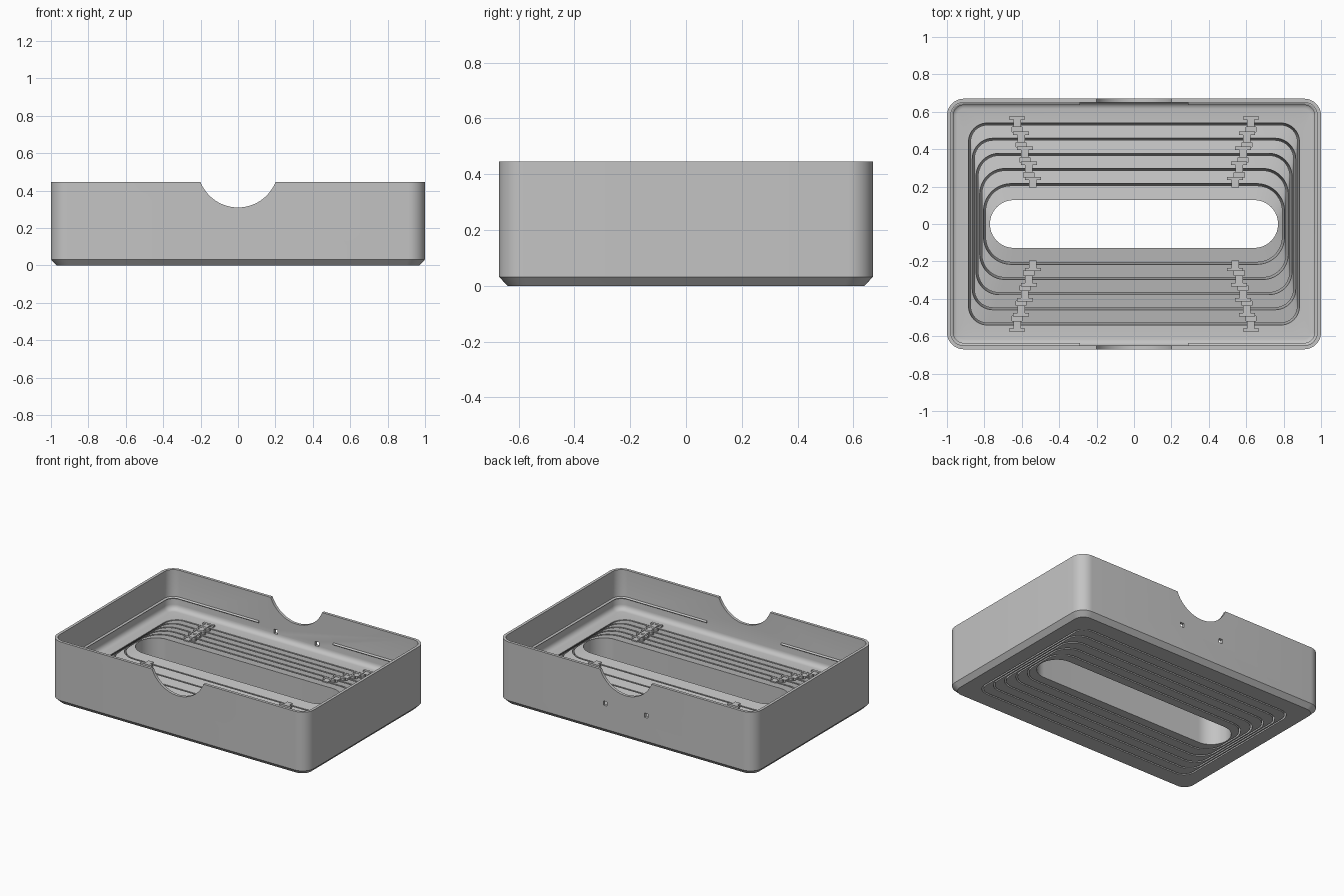
import bpy, bmesh, math
from mathutils import Matrix

cube = bpy.data.objects.get("Cube")
if cube:
    bpy.data.objects.remove(cube, do_unlink=True)

FLOOR = 0.165
GAP = 0.011
SLANT = 0.014      # the gaps lean inward toward the bottom

grey = bpy.data.materials.new("plain grey")
grey.use_nodes = True
grey.diffuse_color = (0.55, 0.55, 0.55, 1)
grey.node_tree.nodes["Principled BSDF"].inputs["Base Color"].default_value = (0.55, 0.55, 0.55, 1)


def finish(name, bm):
    bmesh.ops.recalc_face_normals(bm, faces=bm.faces)
    mesh = bpy.data.meshes.new(name)
    bm.to_mesh(mesh)
    bm.free()
    mesh.materials.append(grey)
    obj = bpy.data.objects.new(name, mesh)
    bpy.context.collection.objects.link(obj)
    return obj


def select(obj):
    bpy.ops.object.select_all(action='DESELECT')
    obj.select_set(True)
    bpy.context.view_layer.objects.active = obj


def smooth(obj):
    select(obj)
    bpy.ops.object.shade_smooth_by_angle(angle=math.radians(30))


def rounded_loop(bm, hx, hy, r, z, n=10):
    """Rounded rectangle of half sizes hx, hy at height z."""
    verts = []
    for k, (sx, sy) in enumerate([(1, 1), (-1, 1), (-1, -1), (1, -1)]):
        for i in range(n + 1):
            a = math.pi / 2 * (k + i / n)
            verts.append(bm.verts.new((sx * (hx - r) + r * math.cos(a),
                                       sy * (hy - r) + r * math.sin(a), z)))
    return verts


def ring_solid(name, sections):
    """Closed ring whose cross-section passes through all the sections."""
    bm = bmesh.new()
    loops = [rounded_loop(bm, *s) for s in sections]
    for a, b in zip(loops, loops[1:] + loops[:1]):
        for i in range(len(a)):
            j = (i + 1) % len(a)
            bm.faces.new((a[i], a[j], b[j], b[i]))
    return finish(name, bm)


def inset(outline, d):
    return tuple(v - d for v in outline)


def add_box(bm, centre, size):
    bmesh.ops.create_cube(bm, size=1, matrix=Matrix.Translation(centre) @ Matrix.Diagonal((*size, 1)))


def cut(obj, bm):
    cutter = finish("cutter", bm)
    cutter.hide_render = True
    mod = obj.modifiers.new("cut", 'BOOLEAN')
    mod.operation = 'DIFFERENCE'
    mod.solver = 'EXACT'
    mod.object = cutter
    select(obj)
    bpy.ops.object.modifier_apply(modifier=mod.name)
    bpy.data.objects.remove(cutter, do_unlink=True)


# Outlines of the gaps in the floor, ending with the central opening
outlines = [(0.885 - 0.02 * i, 0.54 - 0.081 * i, 0.10 + 0.012 * i) for i in range(5)]
outlines.append((0.77, 0.128, 0.127))


def top_z(i):
    """The floor rises gently toward the central opening."""
    return FLOOR + 0.013 * i


# Tray body: chamfered base, thin walls, filleted floor
wall = (0.98, 0.65, 0.07)
fillet = []
for k in range(6):
    a = math.pi / 2 * k / 5
    fillet.append((*inset(wall, 0.035 * (1 - math.cos(a))), FLOOR + 0.035 * (1 - math.sin(a))))
tray = ring_solid("tray_body", [
    (0.97, 0.64, 0.07, 0), (1, 0.67, 0.09, 0.032), (1, 0.67, 0.09, 0.445), (*wall, 0.445),
    *fillet, (*outlines[0], FLOOR), (*inset(outlines[0], SLANT), 0)])

# Finger notches through the front and back walls
bm = bmesh.new()
bmesh.ops.create_cone(bm, cap_ends=True, segments=96, radius1=0.216, radius2=0.216, depth=2,
                      matrix=Matrix.Translation((0, 0, 0.526)) @ Matrix.Rotation(math.pi / 2, 4, 'X'))
cut(tray, bm)

# Two small square holes through the back wall
bm = bmesh.new()
for side in (-1, 1):
    add_box(bm, (side * 0.16, 0.66, 0.213), (0.028, 0.1, 0.03))
cut(tray, bm)
smooth(tray)

# Thin bead around the inner wall, interrupted in the middle of the long sides
bead = ring_solid("wall_bead", [
    (*inset(wall, -0.005), 0.256), (*inset(wall, 0.004), 0.256),
    (*inset(wall, 0.014), 0.25), (*inset(wall, 0.004), 0.242), (*inset(wall, -0.005), 0.242)])
bm = bmesh.new()
add_box(bm, (0, 0, 0.25), (0.58, 2, 0.2))
cut(bead, bm)
smooth(bead)


def connector_x(i):
    return 0.625 - 0.021 * i


# Nested floor rings, each with small pockets beside its connectors
for i, (outer, inner) in enumerate(zip(outlines, outlines[1:])):
    edge = inset(outer, GAP)
    lean = SLANT if i < 4 else 0
    ring = ring_solid(f"floor_ring_{i + 1}", [
        (*inset(edge, SLANT), 0), (*edge, top_z(i)),
        (*inner, top_z(i + 1)), (*inset(inner, lean), 0)])
    if i < 4:
        bm = bmesh.new()
        for sx in (-1, 1):
            for sy in (-1, 1):
                add_box(bm, (sx * connector_x(i), sy * (edge[1] - 0.024), top_z(i)),
                        (0.055, 0.026, 0.07))
        cut(ring, bm)
    smooth(ring)

# T-shaped connectors bridging the gaps
bm = bmesh.new()
for i, (hx, hy, r) in enumerate(outlines[:5]):
    x, z = connector_x(i), top_z(i)
    for sx in (-1, 1):
        for sy in (-1, 1):
            add_box(bm, (sx * x, sy * (hy + 0.027), z), (0.085, 0.018, 0.024))
            add_box(bm, (sx * x, sy * (hy + 0.003), z), (0.04, 0.05, 0.02))
finish("ring_connectors", bm)
